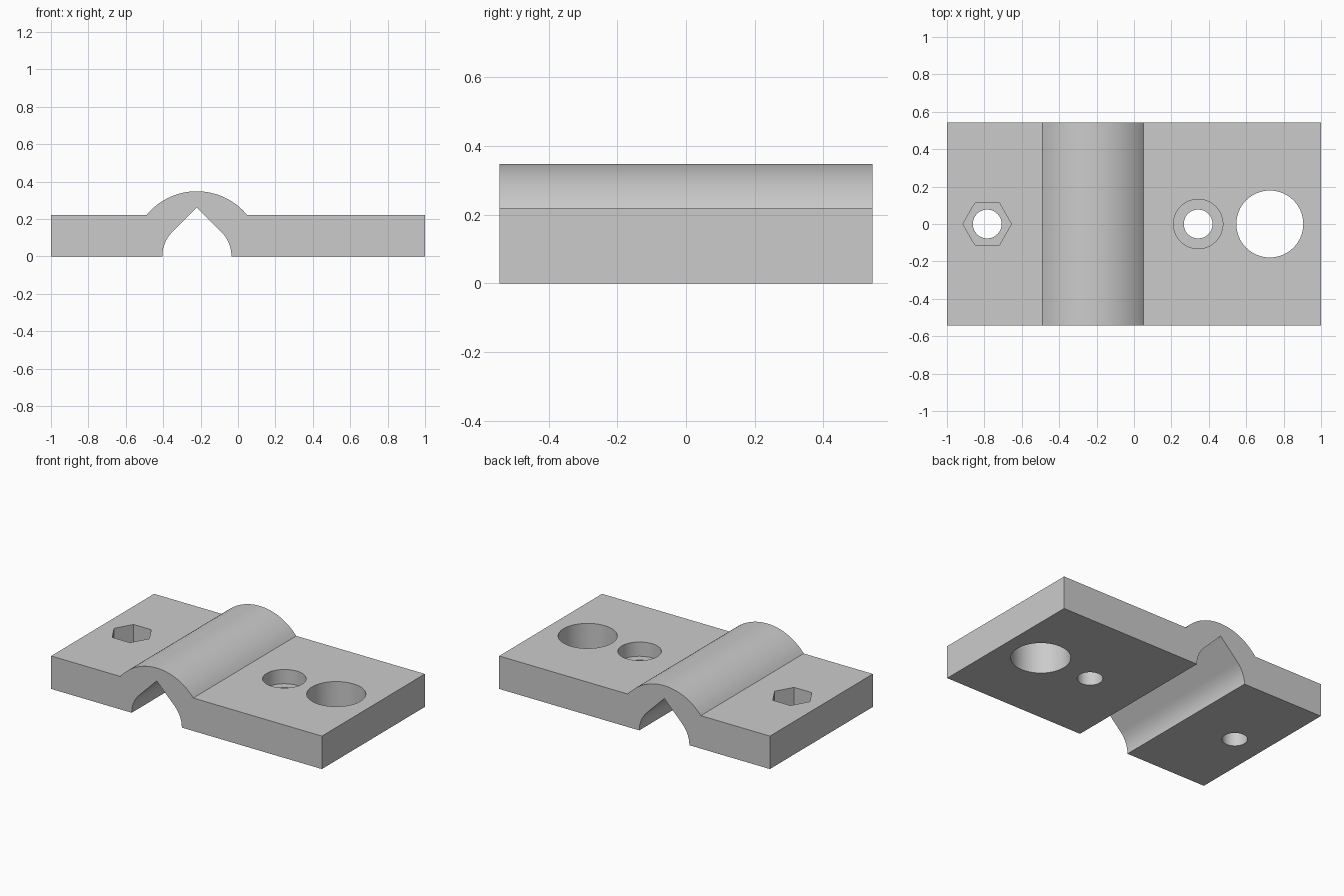
import bpy
import bmesh
from math import cos, sin, acos, pi, radians

cube = bpy.data.objects.get("Cube")
if cube:
    bpy.data.objects.remove(cube, do_unlink=True)

HALF_X, HALF_Y, THICK = 1.0, 0.543, 0.22
RIDGE_X, RIDGE_R, CHANNEL_R = -0.22, 0.348, 0.185

grey = bpy.data.materials.new("plain grey")
grey.use_nodes = True
colour = (0.6, 0.6, 0.6, 1)
grey.diffuse_color = colour
grey.node_tree.nodes["Principled BSDF"].inputs["Base Color"].default_value = colour


def arc(radius, start, end, steps):
    """Points of an arc about the ridge axis, in the x-z plane."""
    angles = [start + (end - start) * i / steps for i in range(steps + 1)]
    return [(RIDGE_X + radius * cos(a), radius * sin(a)) for a in angles]


# Clamp plate: arched ridge above, teardrop channel below
rise = pi / 2 - acos(THICK / RIDGE_R)
profile = [(-HALF_X, 0)]
profile += arc(CHANNEL_R, pi, pi * 3 / 4, 12)
profile += [(RIDGE_X, CHANNEL_R * 2 ** 0.5)]
profile += arc(CHANNEL_R, pi / 4, 0, 12)
profile += [(HALF_X, 0), (HALF_X, THICK)]
profile += arc(RIDGE_R, rise, pi - rise, 40)
profile += [(-HALF_X, THICK)]

bm = bmesh.new()
end = bm.faces.new([bm.verts.new((x, -HALF_Y, z)) for x, z in profile])
swept = bmesh.ops.extrude_face_region(bm, geom=[end])["geom"]
bmesh.ops.translate(bm, vec=(0, 2 * HALF_Y, 0),
                    verts=[v for v in swept if isinstance(v, bmesh.types.BMVert)])
bmesh.ops.recalc_face_normals(bm, faces=bm.faces)
mesh = bpy.data.meshes.new("clamp_plate")
bm.to_mesh(mesh)
bm.free()
mesh.materials.append(grey)
plate = bpy.data.objects.new("clamp_plate", mesh)
bpy.context.collection.objects.link(plate)


def cut_hole(name, x, radius, floor, sides=64):
    """Cut a straight hole down from the top to the floor height."""
    top = THICK + 0.1
    bpy.ops.mesh.primitive_cylinder_add(vertices=sides, radius=radius, depth=top - floor,
                                        location=(x, 0, (top + floor) / 2),
                                        rotation=(0, 0, pi / 2 if sides == 6 else 0))
    cutter = bpy.context.object
    cutter.name = name
    cutter.hide_render = True
    cutter.data.materials.append(grey)
    bpy.ops.object.select_all(action='DESELECT')
    plate.select_set(True)
    bpy.context.view_layer.objects.active = plate
    mod = plate.modifiers.new(name, 'BOOLEAN')
    mod.operation = 'DIFFERENCE'
    mod.solver = 'EXACT'
    mod.object = cutter
    bpy.ops.object.modifier_apply(modifier=mod.name)
    bpy.data.objects.remove(cutter, do_unlink=True)


# Bolt holes with nut pocket and head recess, plus the large opening
cut_hole("nut_pocket", -0.785, 0.13, 0.095, sides=6)
cut_hole("nut_bolt_hole", -0.785, 0.077, -0.1)
cut_hole("head_recess", 0.343, 0.132, 0.125)
cut_hole("head_bolt_hole", 0.343, 0.077, -0.1)
cut_hole("large_hole", 0.726, 0.179, -0.1)

bpy.ops.object.select_all(action='DESELECT')
plate.select_set(True)
bpy.context.view_layer.objects.active = plate
bpy.ops.object.shade_smooth_by_angle(angle=radians(25))
